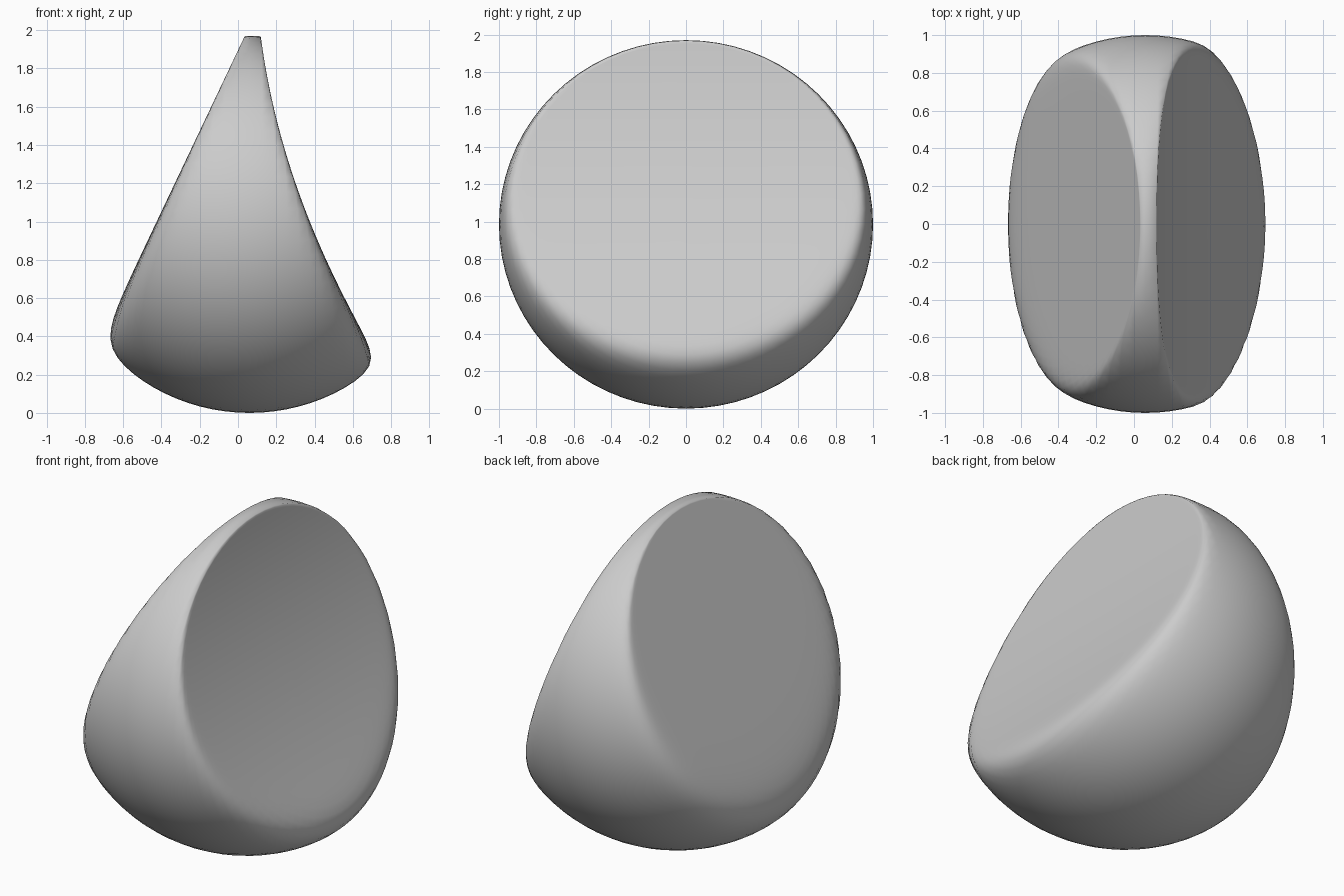
import bpy, bmesh
from math import sin, cos, pi, sqrt

cube = bpy.data.objects.get("Cube")
if cube:
    bpy.data.objects.remove(cube)

RIDGE_X, HALF_HEIGHT = 0.06, 0.985   # plane of the rim, vertical radius
SEGMENTS, RINGS, SHARPNESS = 72, 24, 9


def left_face(z):
    """Slightly hollow flank on the +x side."""
    u = z - 1
    return 0.375 - 0.40 * u + 0.14 * u * u - RIDGE_X


def right_face(z):
    """Straight flank on the -x side."""
    return RIDGE_X + 0.90 - 0.475 * z


def soft_min(a, b):
    """Rounded intersection of the ball and a flank."""
    if a < 1e-4:
        return 0.0
    return (a ** -SHARPNESS + b ** -SHARPNESS) ** (-1 / SHARPNESS)


def point(side, ring, seg):
    t = ring / RINGS * pi / 2
    a = seg / SEGMENTS * 2 * pi
    y = sin(t) * cos(a)
    z = HALF_HEIGHT * (1 + sin(t) * sin(a))
    flank = left_face(z) if side > 0 else right_face(z)
    return RIDGE_X + side * soft_min(cos(t), max(flank, 0.02)), y, z


# Two flanks built as polar grids that share the rim loop
bm = bmesh.new()
rim = [bm.verts.new(point(1, RINGS, s)) for s in range(SEGMENTS)]
for side in (1, -1):
    centre = bm.verts.new(point(side, 0, 0))
    loops = [[bm.verts.new(point(side, r, s)) for s in range(SEGMENTS)]
             for r in range(1, RINGS)] + [rim]
    for s in range(SEGMENTS):
        n = (s + 1) % SEGMENTS
        bm.faces.new((centre, loops[0][s], loops[0][n]))
        for inner, outer in zip(loops, loops[1:]):
            bm.faces.new((inner[s], outer[s], outer[n], inner[n]))
bmesh.ops.recalc_face_normals(bm, faces=bm.faces)
for f in bm.faces:
    f.smooth = True

mesh = bpy.data.meshes.new("rounded_wedge")
bm.to_mesh(mesh)
bm.free()
wedge = bpy.data.objects.new("rounded_wedge", mesh)
bpy.context.collection.objects.link(wedge)

# Plain grey finish
grey = bpy.data.materials.new("plain_grey")
grey.use_nodes = True
colour = (0.6, 0.6, 0.6, 1)
grey.diffuse_color = colour
grey.node_tree.nodes["Principled BSDF"].inputs["Base Color"].default_value = colour
mesh.materials.append(grey)
